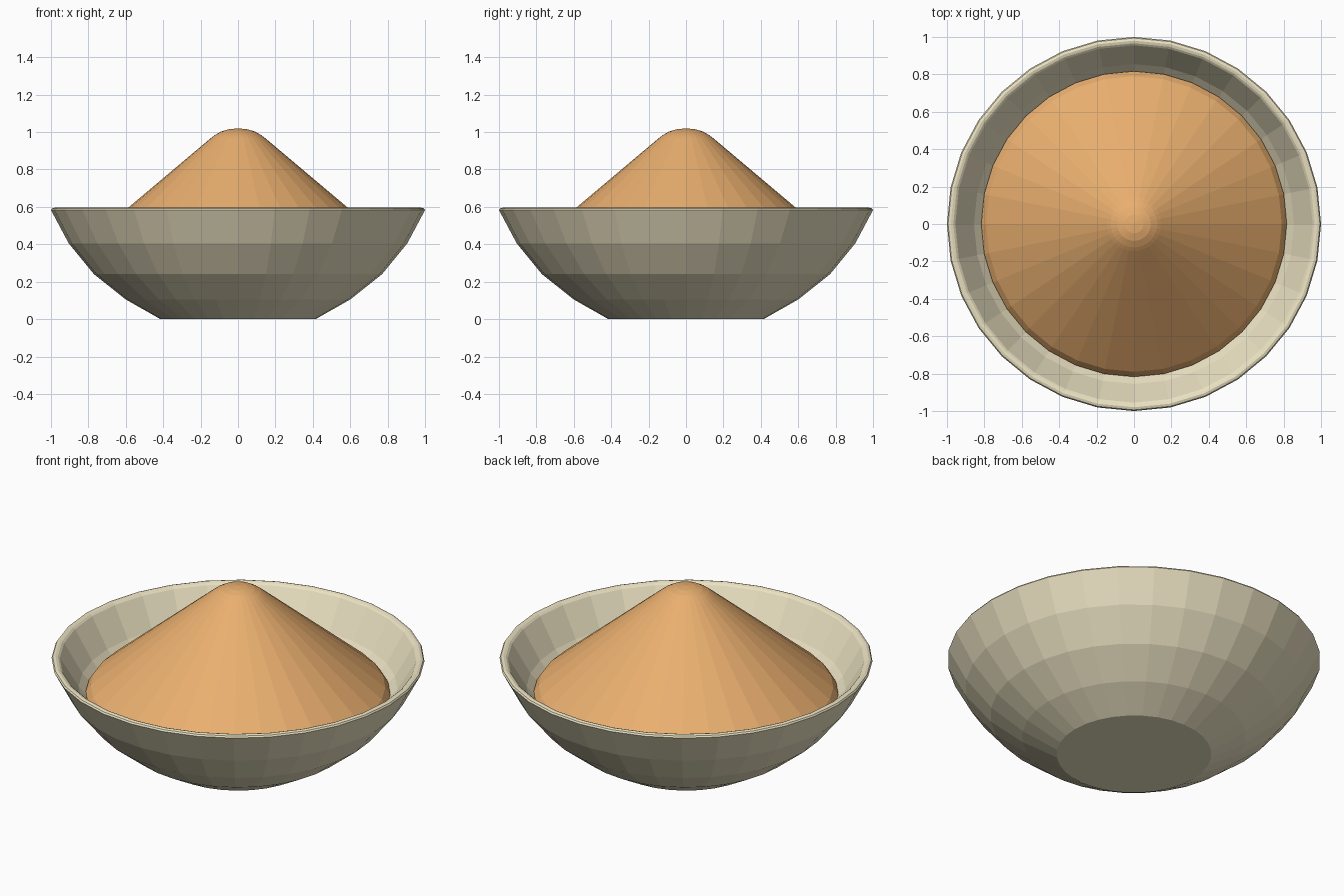
import bpy, bmesh
from math import cos, sin, tau

if "Cube" in bpy.data.objects:
    bpy.data.objects.remove(bpy.data.objects["Cube"])

SIDES = 32


def material(name, color):
    mat = bpy.data.materials.new(name)
    mat.diffuse_color = (*color, 1)
    mat.use_nodes = True
    mat.node_tree.nodes["Principled BSDF"].inputs["Base Color"].default_value = mat.diffuse_color
    return mat


def lathe(name, profile, mat):
    """Revolve (radius, height) points around z; radius 0 closes to a pole."""
    bm = bmesh.new()
    rings = []
    for r, z in profile:
        if r == 0:
            rings.append([bm.verts.new((0, 0, z))] * SIDES)
        else:
            rings.append([bm.verts.new((r * cos(tau * i / SIDES), r * sin(tau * i / SIDES), z))
                          for i in range(SIDES)])
    for low, high in zip(rings, rings[1:]):
        for i in range(SIDES):
            j = (i + 1) % SIDES
            corners = [low[i], low[j], high[j], high[i]]
            bm.faces.new(list(dict.fromkeys(corners)))
    bmesh.ops.recalc_face_normals(bm, faces=bm.faces)
    mesh = bpy.data.meshes.new(name)
    bm.to_mesh(mesh)
    bm.free()
    mesh.materials.append(mat)
    obj = bpy.data.objects.new(name, mesh)
    bpy.context.collection.objects.link(obj)
    return obj


# Hollow bowl: outer wall, rounded rim, inner wall, floor
lathe("bowl", [
    (0, 0), (0.415, 0), (0.60, 0.105), (0.77, 0.24), (0.905, 0.405), (1.0, 0.583),
    (0.994, 0.592), (0.98, 0.596), (0.966, 0.592), (0.955, 0.583),
    (0.855, 0.415), (0.73, 0.275), (0.57, 0.15), (0.40, 0.05), (0, 0.05),
], material("clay", (0.83, 0.76, 0.54)))

# Heap of spice: short steep edge, straight cone, rounded tip
lathe("spice_heap", [
    (0, 0.365), (0.81, 0.365), (0.817, 0.385), (0.79, 0.425), (0.145, 0.968),
    (0.125, 0.983), (0.09, 1.003), (0.05, 1.015), (0, 1.02),
], material("spice", (0.82, 0.43, 0.16)))
